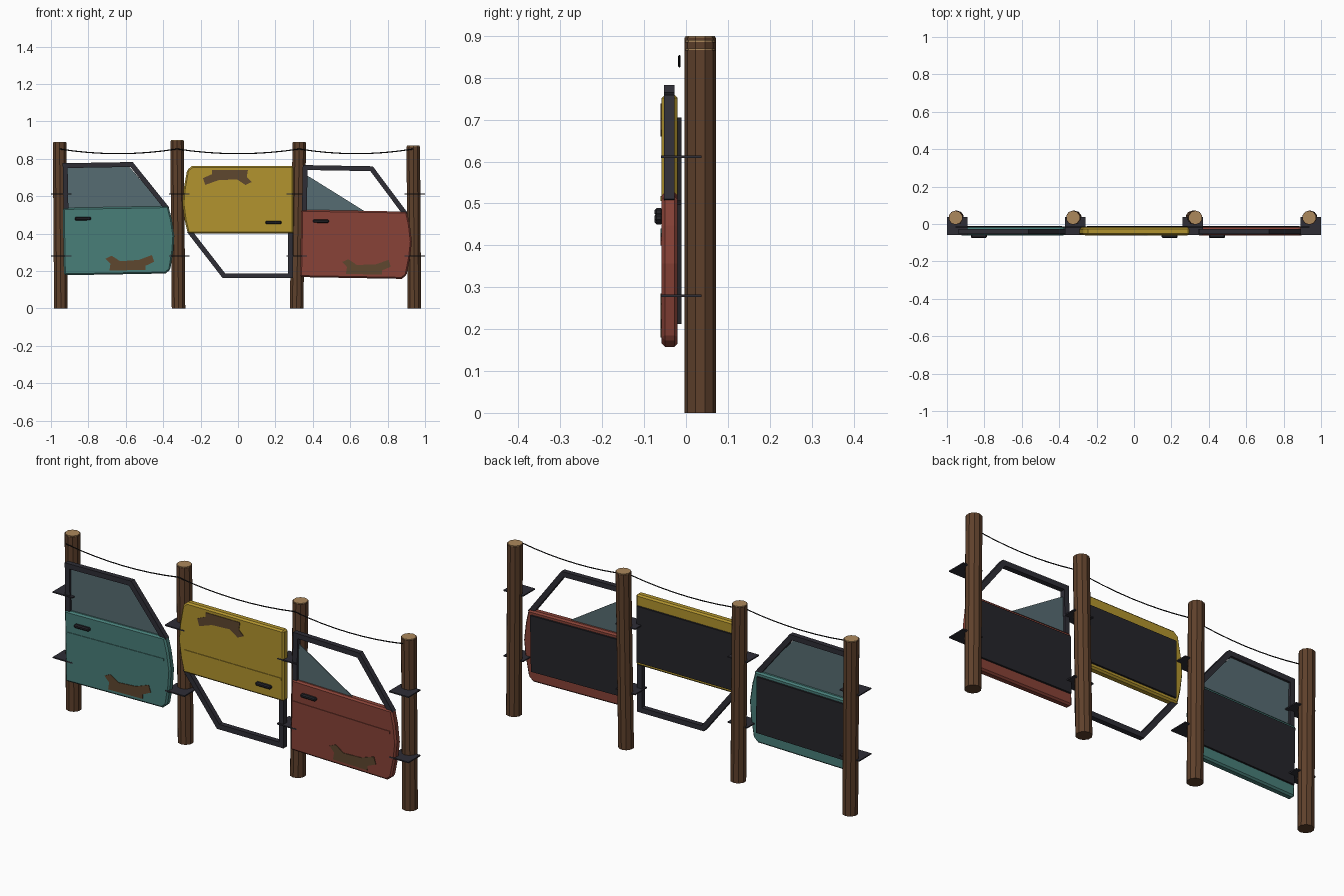
import bpy, bmesh, math
from mathutils import Vector, Matrix

if "Cube" in bpy.data.objects:
    bpy.data.objects.remove(bpy.data.objects["Cube"])


def mat(name, r, g, b):
    m = bpy.data.materials.new(name)
    lin = [((c / 255 + 0.055) / 1.055) ** 2.4 for c in (r, g, b)]
    m.diffuse_color = (*lin, 1)
    m.use_nodes = True
    m.node_tree.nodes["Principled BSDF"].inputs["Base Color"].default_value = m.diffuse_color
    return m


TEAL = mat("teal paint", 72, 126, 121)
YELLOW = mat("yellow paint", 178, 148, 46)
RED = mat("red paint", 136, 66, 55)
WOOD = mat("brown wood", 94, 64, 43)
CUT = mat("cut wood", 172, 136, 92)
DARK = mat("dark metal", 46, 45, 53)
BLACK = mat("black lining", 37, 37, 42)
GLASS = mat("grey glass", 86, 108, 114)
RUST = mat("rust", 95, 71, 47)
WIRE = mat("wire", 22, 22, 24)


def finish(bm, name, material, bevel=0):
    bmesh.ops.recalc_face_normals(bm, faces=bm.faces)
    me = bpy.data.meshes.new(name)
    bm.to_mesh(me)
    bm.free()
    me.materials.append(material)
    ob = bpy.data.objects.new(name, me)
    bpy.context.collection.objects.link(ob)
    if bevel:
        mod = ob.modifiers.new("bevel", "BEVEL")
        mod.width, mod.segments, mod.limit_method = bevel, 1, "ANGLE"
        mod.angle_limit = math.radians(40)
    return ob


def plate(name, pts, y0, y1, material, place=Matrix(), bevel=0):
    """Outline in x,z extruded from y0 to y1, then placed."""
    bm = bmesh.new()
    f = bm.faces.new([bm.verts.new((x, y0, z)) for x, z in pts])
    ext = bmesh.ops.extrude_face_region(bm, geom=[f])["geom"]
    bmesh.ops.translate(bm, vec=(0, y1 - y0, 0),
                        verts=[v for v in ext if isinstance(v, bmesh.types.BMVert)])
    bm.transform(place)
    return finish(bm, name, material, bevel)


def rect(x0, x1, z0, z1):
    return [(x0, z0), (x1, z0), (x1, z1), (x0, z1)]


def ribbon(path, w):
    """Mitred strip outline of width w around an open path."""
    p = [Vector(q) for q in path]
    left, right = [], []
    for i, q in enumerate(p):
        a = (q - p[i - 1]).normalized() if i else (p[1] - q).normalized()
        b = (p[i + 1] - q).normalized() if i < len(p) - 1 else a
        n = Vector((-a.y - b.y, a.x + b.x)).normalized()
        n *= w / 2 / n.dot(Vector((-a.y, a.x)))
        left.append(q + n)
        right.append(q - n)
    return left + right[::-1]


BODY = [(-0.297, -0.18), (0.247, -0.18), (0.272, -0.16), (0.29, -0.06), (0.297, 0.02),
        (0.285, 0.11), (0.268, 0.18), (-0.297, 0.18)]
PATCH = [(-0.073, -0.095), (-0.04, -0.08), (0.005, -0.11), (0.105, -0.105), (0.175, -0.08),
         (0.187, -0.116), (0.14, -0.137), (0.14, -0.159), (-0.053, -0.159), (-0.047, -0.122)]
FRAME = [(-0.28, 0.165), (-0.28, 0.406), (0.075, 0.406), (0.262, 0.165)]
FULL_PANE = [(-0.25, 0.17), (-0.25, 0.385), (0.06, 0.397), (0.25, 0.17)]
FULL_PANE[1] = (-0.27, 0.397)
FULL_PANE[0] = (-0.27, 0.17)
BROKEN_PANE = [(-0.27, 0.17), (-0.27, 0.362), (-0.25, 0.353), (0.055, 0.17)]


def door(label, x, z, degrees, paint, pane):
    place = Matrix.Translation((x, 0, z)) @ Matrix.Rotation(-math.radians(degrees), 4, "Y")
    plate(label + "_door_body", BODY, -0.058, -0.02, paint, place, 0.008)
    plate(label + "_door_crease", rect(-0.285, 0.262, 0.062, 0.074), -0.061, -0.05, paint, place)
    plate(label + "_door_lining", rect(-0.285, 0.25, -0.125, 0.16), -0.021, -0.011, BLACK, place)
    plate(label + "_window_frame", ribbon(FRAME, 0.026), -0.053, -0.027, DARK, place)
    plate(label + "_door_handle", rect(-0.233, -0.148, 0.112, 0.13), -0.075, -0.055, BLACK, place, 0.005)
    plate(label + "_rust_patch", PATCH, -0.061, -0.056, RUST, place)
    if pane:
        plate(label + "_window_pane", pane, -0.042, -0.038, GLASS, place)


# Three doors, the middle one upside down
door("teal", -0.637, 0.362, 1, TEAL, FULL_PANE)
door("yellow", 0.0, 0.58, 180, YELLOW, None)
door("red", 0.632, 0.342, -1, RED, BROKEN_PANE)

# Slightly leaning posts with cut tops, and two strap plates on each
POSTS = [(-0.947, -0.954, 0.89), (-0.318, -0.326, 0.9), (0.313, 0.328, 0.89), (0.943, 0.937, 0.87)]
for i, (xb, xt, h) in enumerate(POSTS):
    for name, r, z0, z1, m in (("post", 0.038, 0, h - 0.004, WOOD),
                               ("post_top", 0.035, h - 0.01, h, CUT)):
        bm = bmesh.new()
        bmesh.ops.create_cone(bm, cap_ends=True, segments=10, radius1=r, radius2=r, depth=z1 - z0)
        for v in bm.verts:
            v.co.z += (z0 + z1) / 2
            v.co.x += xb + (xt - xb) * v.co.z / h
            v.co.y += 0.034
        finish(bm, f"{name}_{i + 1}", m)
    xc = -0.945 + 0.63 * i
    for z in (0.28, 0.612):
        plate(f"strap_{i + 1}", rect(xc - 0.055, xc + 0.055, z - 0.003, z + 0.003), -0.0595, 0.037, DARK)

# Sagging wire along the post tops
cu = bpy.data.curves.new("top_wire", "CURVE")
cu.dimensions = "3D"
cu.bevel_depth, cu.bevel_resolution = 0.003, 0
pts = []
for a, b in zip(POSTS, POSTS[1:]):
    for k in range(9):
        t = k / 8
        if k or not pts:
            pts.append((a[1] + (b[1] - a[1]) * t, -0.016, 0.852 - 0.1 * t * (1 - t), 1))
sp = cu.splines.new("POLY")
sp.points.add(len(pts) - 1)
for p, co in zip(sp.points, pts):
    p.co = co
cu.materials.append(WIRE)
bpy.context.collection.objects.link(bpy.data.objects.new("top_wire", cu))
